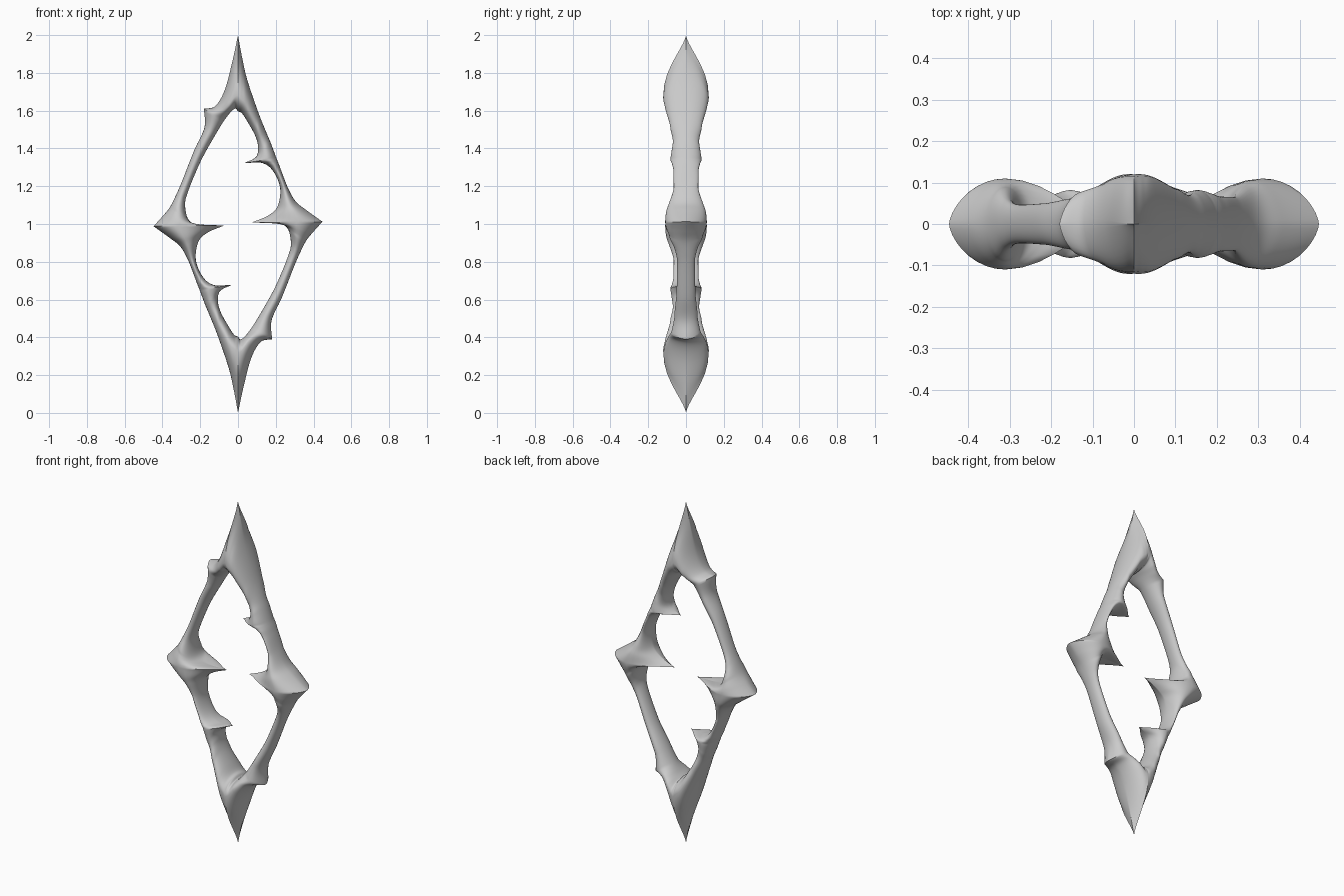
import bpy, bmesh, math
from mathutils import Vector

if "Cube" in bpy.data.objects:
    bpy.data.objects.remove(bpy.data.objects["Cube"])

# Half of the frame, clockwise from the top tip; the other half is this turned 180 degrees.
inner = [(0, 1.597), (.02, 1.587), (.045, 1.55), (.09, 1.47), (.106, 1.41), (.095, 1.355),
         (.032, 1.322), (.127, 1.323), (.186, 1.28), (.223, 1.19), (.21, 1.095), (.16, 1.045),
         (.07, 1.007), (.196, 1.005), (.26, .98), (.28, .90), (.265, .83), (.196, .665),
         (.115, .52), (.075, .455), (.045, .415), (.025, .395), (.012, .388)]
outer = [(0, 2.0), (.022, 1.88), (.05, 1.76), (.108, 1.59), (.152, 1.48), (.177, 1.42),
         (.203, 1.35), (.215, 1.32), (.23, 1.28), (.265, 1.19), (.305, 1.12), (.36, 1.075),
         (.447, 1.012), (.40, .96), (.36, .91), (.325, .84), (.295, .77), (.232, .61),
         (.178, .49), (.18, .39), (.12, .375), (.07, .29), (.03, .14)]
# half depth, core position (0 inner, 1 outer), inner and outer edge sharpness
shape = [(.12, .22, 1, 3), (.12, .25, 1, 2), (.113, .4, 1, 1.2), (.085, .5, 1, 1), (.07, .5, 1, 1),
         (.075, .6, 1.5, 1), (.082, .7, 3, 1), (.075, .6, 1.5, 1), (.066, .5, 1, 1), (.065, .5, 1, 1),
         (.09, .6, 1.5, 1.2), (.105, .65, 2, 1.3), (.11, .64, 3, 1.3), (.105, .55, 2, 1.2),
         (.09, .5, 1, 1), (.06, .5, 1, 1), (.047, .5, 1, 1), (.05, .5, 1, 1), (.062, .5, 1, 1),
         (.078, .45, 1, 1.5), (.095, .4, 1, 1.2), (.112, .35, 1, 1.3), (.118, .25, 1, 2)]
HALF = len(inner)
STEPS, SIDES = 8, 36


def full(points):
    return [Vector(p) for p in points] + [Vector((-x, 2 - z)) for x, z in points]


def smooth_loop(points, cusps):
    """Closed smooth curve through the points, left pointed at the cusps."""
    n, result = len(points), []
    for i in range(n):
        a, b = points[i], points[(i + 1) % n]
        chord = b - a
        ta = chord if i % HALF in cusps else (b - points[i - 1]) / 2
        tb = chord if (i + 1) % HALF in cusps else (points[(i + 2) % n] - a) / 2
        # keep tangents short where stations are unevenly spaced
        for t in (ta, tb):
            if t.length > 1.5 * chord.length:
                t *= 1.5 * chord.length / t.length
        for k in range(STEPS):
            t = k / STEPS
            result.append(a * (2*t**3 - 3*t*t + 1) + ta * (t**3 - 2*t*t + t)
                          + b * (3*t*t - 2*t**3) + tb * (t**3 - t*t))
    return result


inner_curve = smooth_loop(full(inner), {6, 12})
outer_curve = smooth_loop(full(outer), {0, 12, 19})
shape_curve = smooth_loop([Vector(s) for s in shape] * 2, set())

# Sweep a teardrop section around the frame
bm = bmesh.new()
rings = []
for i_pt, o_pt, (depth, core, sharp_in, sharp_out) in zip(inner_curve, outer_curve, shape_curve):
    centre = i_pt.lerp(o_pt, core)
    ring = []
    for k in range(SIDES):
        angle = 2 * math.pi * k / SIDES
        s, c = math.sin(angle), math.cos(angle)
        p = centre.lerp(o_pt if s > 0 else i_pt, abs(s))
        power = max(.9, sharp_out if s > 0 else sharp_in)
        y = math.copysign(depth * abs(c) ** power, c)
        ring.append(bm.verts.new((p.x, y, p.y)))
    rings.append(ring)
for r, ring in enumerate(rings):
    nxt = rings[(r + 1) % len(rings)]
    for k in range(SIDES):
        j = (k + 1) % SIDES
        bm.faces.new((ring[k], ring[j], nxt[j], nxt[k]))
bmesh.ops.recalc_face_normals(bm, faces=bm.faces)

mesh = bpy.data.meshes.new("thorned_diamond_frame")
bm.to_mesh(mesh)
bm.free()
frame = bpy.data.objects.new("thorned_diamond_frame", mesh)
bpy.context.collection.objects.link(frame)
bpy.context.view_layer.objects.active = frame
frame.select_set(True)
bpy.ops.object.shade_smooth_by_angle(angle=math.radians(50))
